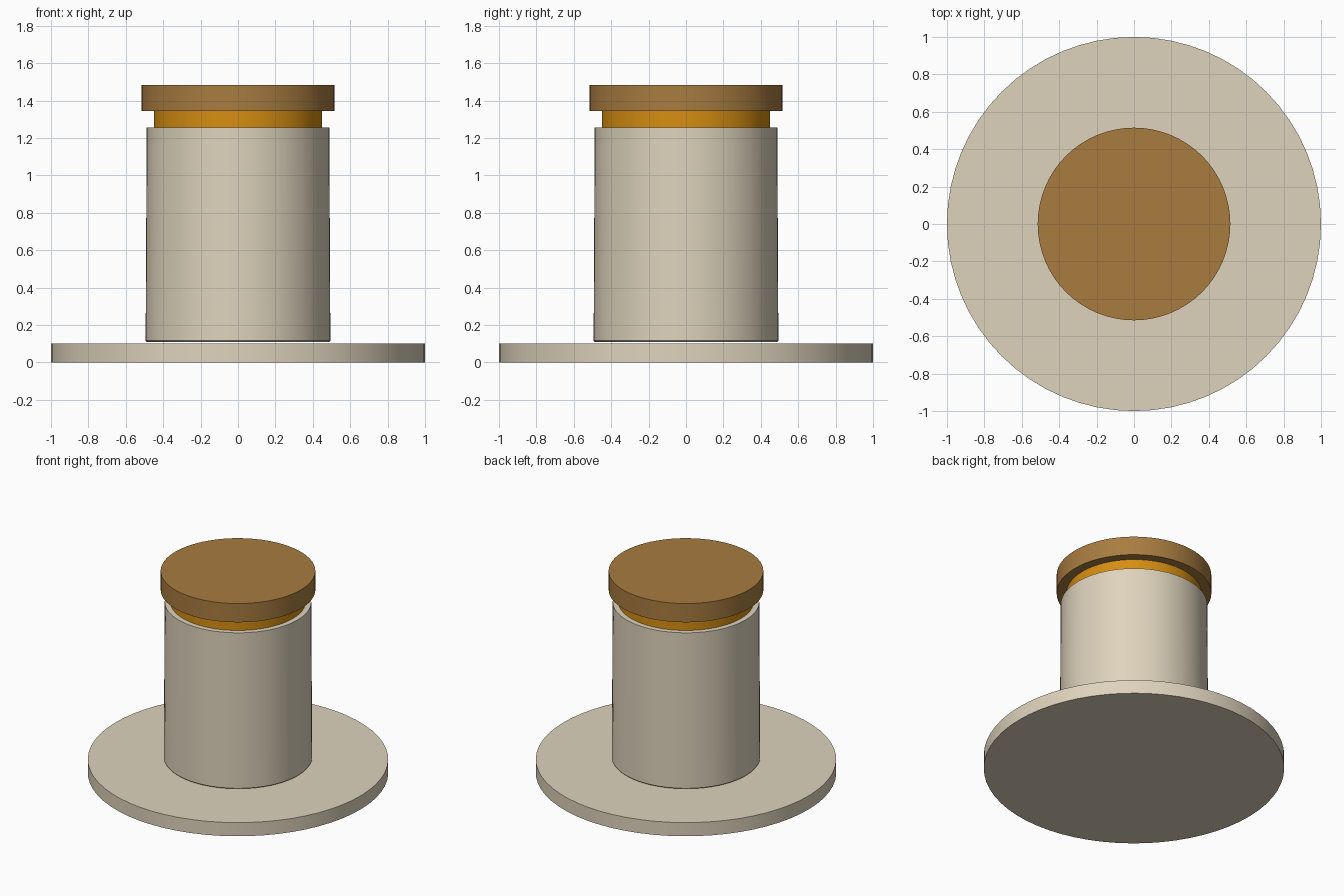
import bpy, bmesh, math

if "Cube" in bpy.data.objects:
    bpy.data.objects.remove(bpy.data.objects["Cube"])

SEGMENTS = 64


def material(name, srgb):
    mat = bpy.data.materials.new(name)
    linear = [((c / 255 + 0.055) / 1.055) ** 2.4 for c in srgb]
    mat.diffuse_color = (*linear, 1)
    mat.use_nodes = True
    mat.node_tree.nodes["Principled BSDF"].inputs["Base Color"].default_value = mat.diffuse_color
    return mat


def turned(name, profile, mat):
    """Spin a closed (radius, height) profile around the z axis."""
    bm = bmesh.new()
    verts = [bm.verts.new((r, 0, z)) for r, z in profile]
    edges = [bm.edges.new(pair) for pair in zip(verts, verts[1:])]
    bmesh.ops.spin(bm, geom=verts + edges, cent=(0, 0, 0), axis=(0, 0, 1),
                   angle=math.tau, steps=SEGMENTS)
    bmesh.ops.remove_doubles(bm, verts=bm.verts, dist=1e-5)
    bmesh.ops.recalc_face_normals(bm, faces=bm.faces)
    mesh = bpy.data.meshes.new(name)
    bm.to_mesh(mesh)
    bm.free()
    mesh.materials.append(mat)
    obj = bpy.data.objects.new(name, mesh)
    bpy.context.collection.objects.link(obj)
    bpy.context.view_layer.objects.active = obj
    obj.select_set(True)
    bpy.ops.object.shade_smooth_by_angle(angle=math.radians(30))
    obj.select_set(False)
    return obj


cream = material("cream", (222, 211, 188))
amber = material("amber", (214, 142, 18))
brown = material("brown", (168, 124, 64))

# Wide flat foot disc
turned("base_plate", [(0, 0), (1, 0), (1, 0.1), (0, 0.1)], cream)

# Slightly tapered body, just clear of the base, with a softened lower edge
turned("body", [(0, 0.11), (0.488, 0.11), (0.494, 0.116),
                (0.488, 1.255), (0, 1.255)], cream)

# Recessed neck between body and lid
turned("neck", [(0, 1.25), (0.45, 1.25), (0.45, 1.35), (0, 1.35)], amber)

# Overhanging lid
turned("lid", [(0, 1.345), (0.515, 1.345), (0.515, 1.483), (0, 1.483)], brown)
